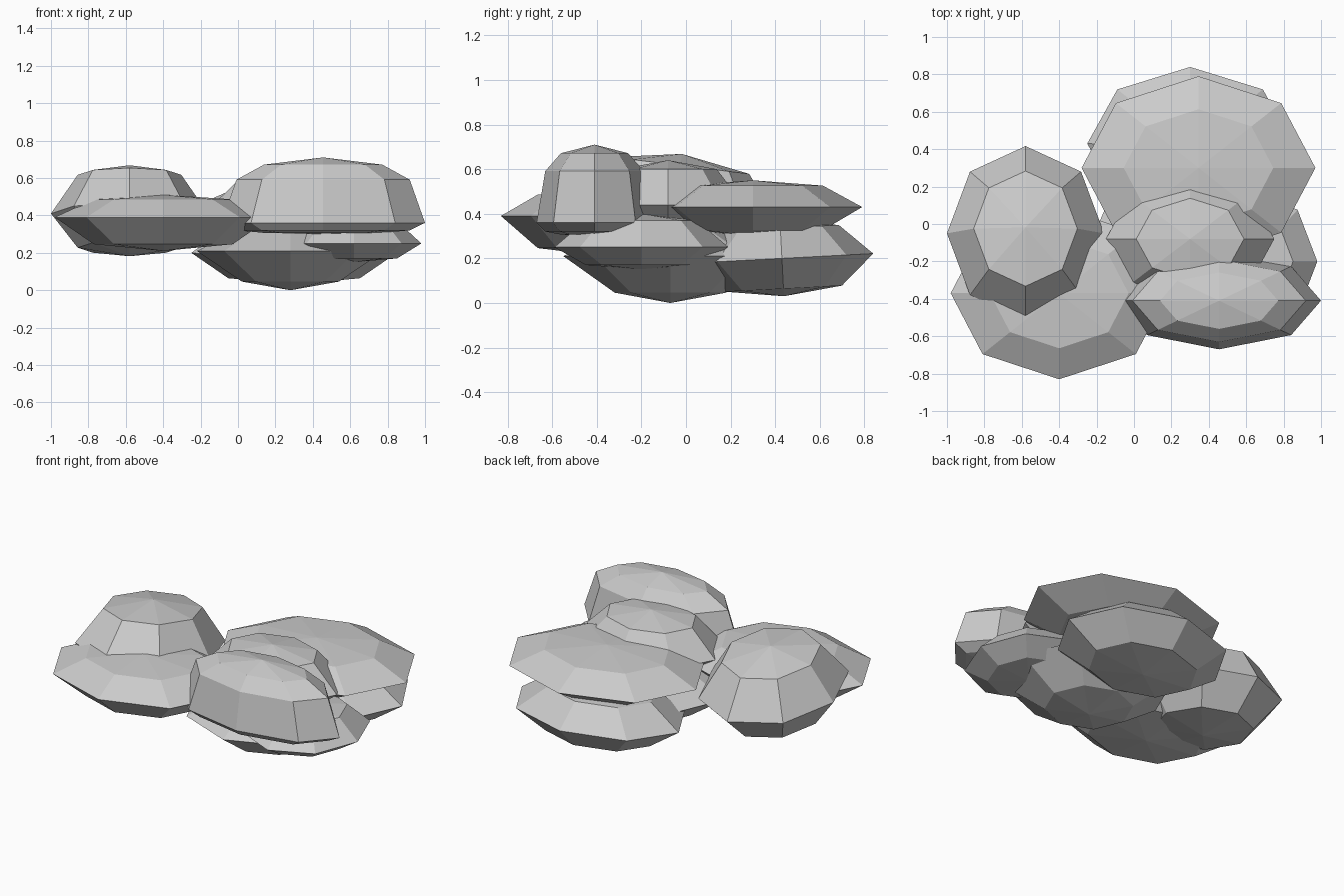
import bpy, bmesh, math
from mathutils import Matrix, Vector

if "Cube" in bpy.data.objects:
    bpy.data.objects.remove(bpy.data.objects["Cube"])


# One faceted boulder: eight-sided rings and two poles, with separate upper/lower
# heights and a tilt about x
def boulder(name, centre, rx, ry, up, down, tilt=0, rings=((0.64, 0.8),)):
    rot = Matrix.Rotation(math.radians(tilt), 3, 'X')
    bm = bmesh.new()

    def vert(x, y, z):
        p = Vector((x * rx, y * ry, z * (up if z > 0 else down)))
        return bm.verts.new(rot @ p + Vector(centre))

    levels = [(r, -z) for r, z in reversed(rings)] + [(1, 0)] + list(rings)
    loops = [[vert(r * math.cos(i * math.pi / 4), r * math.sin(i * math.pi / 4), z)
              for i in range(8)] for r, z in levels]
    bottom, top = vert(0, 0, -1), vert(0, 0, 1)
    for i in range(8):
        j = (i + 1) % 8
        for a, b in zip(loops, loops[1:]):
            bm.faces.new((a[i], a[j], b[j], b[i]))
        bm.faces.new((bottom, loops[0][j], loops[0][i]))
        bm.faces.new((top, loops[-1][i], loops[-1][j]))
    mesh = bpy.data.meshes.new(name)
    bm.to_mesh(mesh)
    bm.free()
    ob = bpy.data.objects.new(name, mesh)
    bpy.context.collection.objects.link(ob)
    return ob


# Bottom layer
boulder("bottom_front_stone", (0.28, -0.07, 0.21), 0.50, 0.48, 0.15, 0.21, 0, ((0.52, 0.78),))
boulder("bottom_back_stone", (0.30, 0.43, 0.20), 0.55, 0.41, 0.17, 0.17, 3)
boulder("right_side_stone", (0.62, -0.20, 0.25), 0.36, 0.39, 0.15, 0.10)

# Middle layer
boulder("left_front_stone", (-0.40, -0.37, 0.39), 0.58, 0.46, 0.12, 0.18)
boulder("back_slab", (0.345, 0.30, 0.43), 0.625, 0.49, 0.12, 0.13)

# Top layer
boulder("left_top_stone", (-0.58, -0.05, 0.41), 0.42, 0.47, 0.26, 0.23, -7, ((0.66, 0.8),))
boulder("middle_top_stone", (0.30, -0.08, 0.44), 0.45, 0.34, 0.20, 0.16)
boulder("right_top_stone", (0.455, -0.41, 0.36), 0.545, 0.26, 0.35, 0.06, 0,
        ((0.85, 0.66), (0.58, 0.89)))
